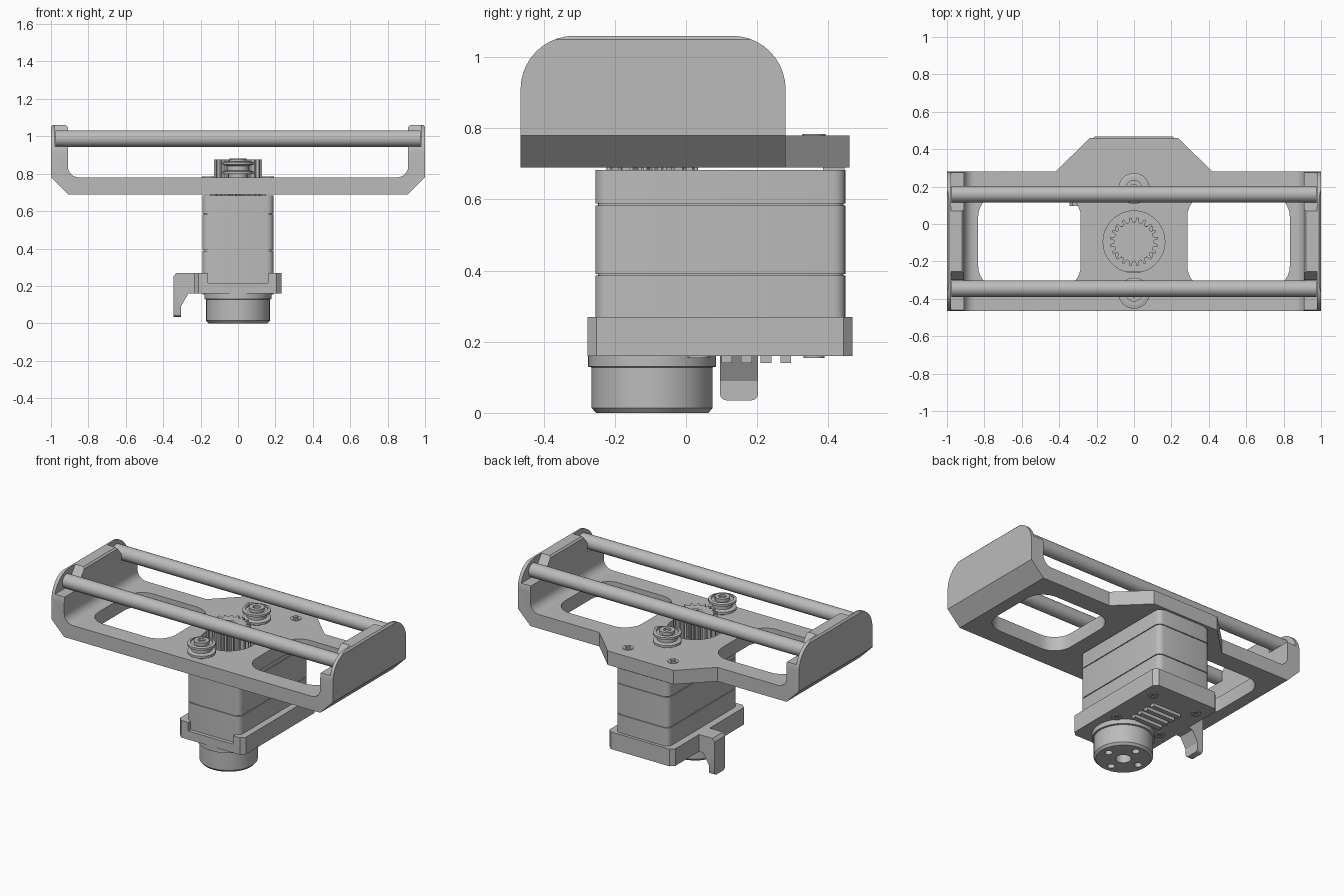
import bpy, bmesh, math
from math import sin, cos, pi

if "Cube" in bpy.data.objects:
    bpy.data.objects.remove(bpy.data.objects["Cube"], do_unlink=True)

grey = bpy.data.materials.new("machined grey")
grey.use_nodes = True
COLOUR = (0.5, 0.5, 0.5, 1)
grey.diffuse_color = COLOUR
grey.node_tree.nodes["Principled BSDF"].inputs["Base Color"].default_value = COLOUR


def finish(name, bm):
    bmesh.ops.recalc_face_normals(bm, faces=bm.faces)
    me = bpy.data.meshes.new(name)
    bm.to_mesh(me)
    bm.free()
    me.materials.append(grey)
    ob = bpy.data.objects.new(name, me)
    bpy.context.collection.objects.link(ob)
    return ob


def prism(name, pts, axis, a, b):
    """Extrude a 2D outline along an axis from a to b."""
    place = {"x": lambda p, t: (t, p[0], p[1]),
             "y": lambda p, t: (p[0], t, p[1]),
             "z": lambda p, t: (p[0], p[1], t)}[axis]
    bm = bmesh.new()
    low = [bm.verts.new(place(p, a)) for p in pts]
    high = [bm.verts.new(place(p, b)) for p in pts]
    bm.faces.new(low)
    bm.faces.new(high[::-1])
    n = len(pts)
    for i in range(n):
        j = (i + 1) % n
        bm.faces.new((low[i], low[j], high[j], high[i]))
    return finish(name, bm)


def arc(cx, cy, r, start, end, n=8):
    return [(cx + r * cos(math.radians(start + (end - start) * i / n)),
             cy + r * sin(math.radians(start + (end - start) * i / n))) for i in range(n + 1)]


def rounded(x0, x1, y0, y1, r, n=8):
    return (arc(x1 - r, y0 + r, r, -90, 0, n) + arc(x1 - r, y1 - r, r, 0, 90, n)
            + arc(x0 + r, y1 - r, r, 90, 180, n) + arc(x0 + r, y0 + r, r, 180, 270, n))


def box(name, x0, x1, y0, y1, z0, z1):
    return prism(name, [(x0, y0), (x1, y0), (x1, y1), (x0, y1)], "z", z0, z1)


def disc(name, x, y, r, z0, z1, n=32):
    return prism(name, arc(x, y, r, 0, 360, n)[:-1], "z", z0, z1)


def lathe(name, x, y, profile, n=48):
    """Turn a radius/height profile round a vertical axis."""
    bm = bmesh.new()
    vs = [bm.verts.new((x + r, y, z)) for r, z in profile]
    es = [bm.edges.new(pair) for pair in zip(vs, vs[1:])]
    bmesh.ops.spin(bm, geom=vs + es, cent=(x, y, 0), axis=(0, 0, 1),
                   angle=2 * pi, steps=n, use_duplicate=False)
    bmesh.ops.remove_doubles(bm, verts=bm.verts, dist=0.0002)
    return finish(name, bm)


def combine(ob, others, op="DIFFERENCE"):
    """Apply booleans and delete the helper shapes."""
    for other in others:
        m = ob.modifiers.new("bool", "BOOLEAN")
        m.operation, m.solver, m.object = op, "EXACT", other
    bpy.context.view_layer.update()
    ev = ob.evaluated_get(bpy.context.evaluated_depsgraph_get())
    me = bpy.data.meshes.new_from_object(ev)
    ob.modifiers.clear()
    ob.data = me
    for other in others:
        bpy.data.objects.remove(other, do_unlink=True)
    return ob


GEAR_Y = -0.095
ROD_Y = (0.16, -0.345)
MID_Y = sum(ROD_Y) / 2

# Cradle: U section trimmed to round-shouldered end walls
half = [(0.91, 0.69), (1.0, 0.78), (1.0, 1.05), (0.99, 1.06), (0.92, 1.06), (0.91, 1.05)]
half += arc(0.85, 0.84, 0.06, 0, -90, 6)
cradle = prism("cradle", half + [(-x, z) for x, z in reversed(half)], "y", -0.465, 0.28)
trim = prism("trim", [(-0.465, 0.6), (0.28, 0.6)] + arc(0.13, 0.91, 0.15, 0, 90, 10)
             + arc(-0.315, 0.91, 0.15, 90, 180, 10), "x", -1.1, 1.1)
combine(cradle, [trim], "INTERSECT")
tab = prism("tab", [(0.44, 0.26), (0.42, 0.28), (0.235, 0.46), (-0.235, 0.46),
                    (-0.42, 0.28), (-0.44, 0.26)], "z", 0.69, 0.78)
combine(cradle, [tab], "UNION")

cutters = [disc("gear_well", 0, GEAR_Y, 0.165, 0.6, 0.9, 48)]
notch = [(0.115, 0.945), (0.3, 0.945), (0.3, 1.1), (0.06, 1.1), (0.07, 1.06), (0.115, 1.0)]
for s in (-1, 1):
    xs = sorted((s * 0.285, s * 0.833))
    cutters.append(prism("window", rounded(*xs, -0.345, 0.16, 0.12), "z", 0.6, 0.9))
    for pts in (notch, [(2 * MID_Y - y, z) for y, z in notch]):
        cutters.append(prism("rod_seat", pts, "x", *sorted((s * 0.88, s * 0.978))))
combine(cradle, cutters)

# Cross rods
for name, y in zip(("back_rod", "front_rod"), ROD_Y):
    prism(name, arc(y, 0.988, 0.044, 0, 360, 32)[:-1], "x", -0.977, 0.977)

# Motor: three stacked housings with thin seams
prism("motor_core", rounded(-0.184, 0.184, -0.248, 0.443, 0.035, 4), "z", 0.2, 0.68)
for name, z0, z1 in (("motor_base", 0.215, 0.386), ("motor_middle", 0.391, 0.583),
                     ("motor_cap", 0.588, 0.683)):
    prism(name, rounded(-0.19, 0.19, -0.254, 0.449, 0.035, 4), "z", z0, z1)
box("front_spacer", -0.1, 0.1, -0.18, -0.01, 0.68, 0.692)
box("back_spacer", -0.15, 0.15, 0.385, 0.445, 0.68, 0.692)

# Lower bracket with a notched front lip
bracket = prism("lower_bracket", rounded(-0.235, 0.232, -0.277, 0.468, 0.025, 1), "z", 0.16, 0.27)
combine(bracket, [box("lip_notch", -0.16, 0.16, -0.4, -0.25, 0.215, 0.4)])

# Side hook
hook = prism("side_hook", [(-0.23, 0.27), (-0.33, 0.27), (-0.345, 0.25), (-0.345, 0.035),
                           (-0.305, 0.035), (-0.305, 0.09), (-0.265, 0.16), (-0.23, 0.16)],
             "y", 0.095, 0.203)
combine(hook, [prism("hook_trim", rounded(0.095, 0.203, 0.035, 0.4, 0.02, 3), "x", -0.5, 0)],
        "INTERSECT")

# Underside ribs
for i in range(4):
    y = 0.1 + i * 0.055
    box("vent_rib", -0.1, 0.1, y, y + 0.03, 0.14, 0.165)

# Output hub with bolt holes
hub = lathe("output_hub", 0, GEAR_Y, [(0, 0), (0.158, 0), (0.17, 0.014), (0.17, 0.128),
                                      (0.18, 0.13), (0.18, 0.17), (0, 0.17)])
holes = [disc("bore", 0, GEAR_Y, 0.045, -0.1, 0.09)]
for i in range(4):
    a = i * pi / 2
    holes.append(disc("bolt_hole", 0.11 * cos(a), GEAR_Y + 0.11 * sin(a), 0.022, -0.1, 0.06, 20))
combine(hub, holes)

# Drive gear
teeth = 20
outline = []
for i in range(teeth):
    for r, f in ((0.103, 0.0), (0.107, 0.22), (0.13, 0.36), (0.13, 0.64), (0.107, 0.78)):
        a = 2 * pi * (i + f) / teeth
        outline.append((r * cos(a), GEAR_Y + r * sin(a)))
prism("drive_gear", outline, "z", 0.683, 0.875)


def screw(name, x, y, r, z0, z1, up=True):
    """Round head with a cross recess."""
    head = disc(name, x, y, r, z0, z1, 24)
    a, w = r * 0.6, r * 0.16
    lo, hi = (z1 - 0.008, z1 + 0.1) if up else (z0 - 0.1, z0 + 0.008)
    combine(head, [box("slot", x - a, x + a, y - w, y + w, lo, hi),
                   box("slot", x - w, x + w, y - a, y + a, lo, hi)])


# Fasteners
screw("gear_screw", 0, GEAR_Y, 0.045, 0.87, 0.882)
for x, y in ((0.16, 0.36), (-0.16, 0.36), (0.16, 0.036)):
    screw("plate_screw", x, y, 0.032, 0.77, 0.784)
for x in (-0.16, 0.16):
    for y in (0.036, 0.36):
        screw("bracket_screw", x, y, 0.03, 0.155, 0.17, up=False)

# Belt idlers
for name, y in (("back_idler", 0.19), ("front_idler", -0.37)):
    lathe(name, 0, y, [(0, 0.77), (0.05, 0.77), (0.05, 0.797), (0.083, 0.797), (0.083, 0.812),
                       (0.06, 0.818), (0.06, 0.842), (0.083, 0.848), (0.083, 0.862),
                       (0.065, 0.866), (0.065, 0.858), (0.045, 0.858), (0.045, 0.878),
                       (0.022, 0.878), (0.022, 0.865), (0, 0.865)], 32)

# Smooth the curved faces, keep the hard edges
for ob in bpy.context.collection.objects:
    if ob.type == "MESH" and grey.name in ob.data.materials:
        bpy.ops.object.select_all(action="DESELECT")
        ob.select_set(True)
        bpy.context.view_layer.objects.active = ob
        bpy.ops.object.shade_smooth_by_angle(angle=math.radians(28))
